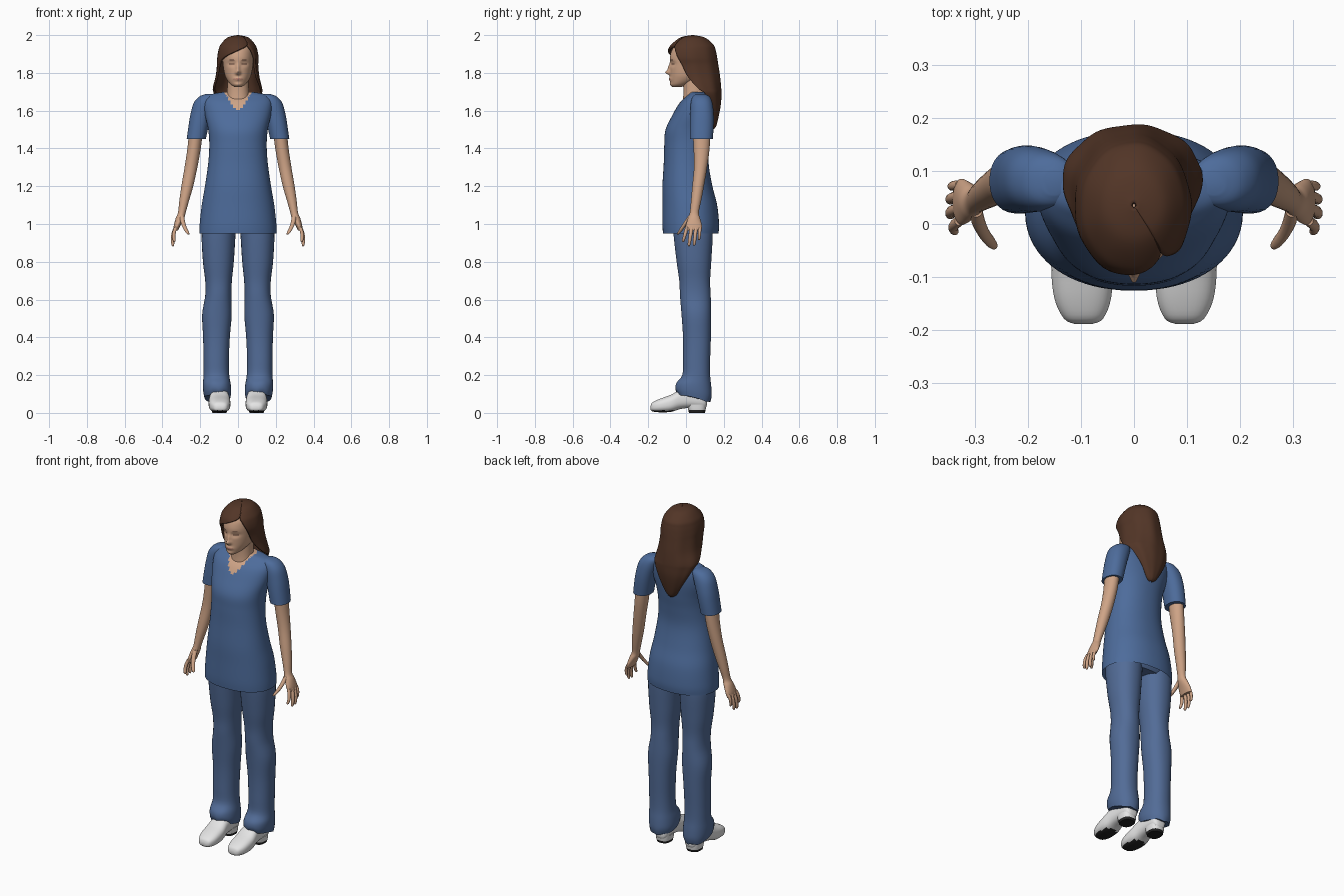
import bpy, bmesh, math

cube = bpy.data.objects.get("Cube")
if cube:
    bpy.data.objects.remove(cube, do_unlink=True)


def material(name, r, g, b):
    m = bpy.data.materials.new(name)
    m.use_nodes = True
    m.diffuse_color = (r, g, b, 1)
    node = m.node_tree.nodes["Principled BSDF"]
    node.inputs["Base Color"].default_value = (r, g, b, 1)
    node.inputs["Roughness"].default_value = 0.8
    return m


SKIN = material("skin", .62, .37, .24)
HAIR = material("brown hair", .085, .036, .02)
TOP = material("tunic blue", .075, .15, .33)
PANTS = material("trouser blue", .085, .15, .31)
WHITE = material("shoe white", .78, .78, .78)
BLACK = material("sole black", .015, .015, .015)
LIPS = material("lip rose", .45, .2, .15)
EYES = material("lash brown", .1, .05, .035)
parts = []


def smooth_rows(rows, steps):
    """Spline through the rows so that few of them give a soft form."""
    out = []
    n = len(rows)
    for i in range(n - 1):
        a, b, c, d = (rows[min(max(k, 0), n - 1)] for k in range(i - 1, i + 3))
        for s in range(steps):
            t = s / steps
            out.append([q + .5 * t * (r - p + t * (2*p - 5*q + 4*r - w + t * (3*(q - r) + w - p)))
                        for p, q, r, w in zip(a, b, c, d)])
    return out + [list(rows[-1])]


def finish(name, bm, mats, rule=None):
    bmesh.ops.recalc_face_normals(bm, faces=bm.faces)
    if rule:
        for f in bm.faces:
            f.material_index = rule(f.calc_center_median())
    me = bpy.data.meshes.new(name)
    bm.to_mesh(me)
    bm.free()
    for m in mats:
        me.materials.append(m)
    ob = bpy.data.objects.new(name, me)
    bpy.context.collection.objects.link(ob)
    parts.append(ob)
    return ob


def skin_rings(bm, rings, closed):
    for a, b in zip(rings, rings[1:]):
        n = len(a)
        for i in range(n if closed else n - 1):
            j = (i + 1) % n
            bm.faces.new((a[i], a[j], b[j], b[i]))


def loft(name, rows, mats, seg=32, steps=4, side=1, power=2.2, along="z",
         deform=None, rule=None, caps=(True, True)):
    """Rows are (position, low u, high u, low v, high v) of rounded sections."""
    bm = bmesh.new()
    rings = []
    for t, u0, u1, v0, v1 in smooth_rows(rows, steps):
        ring = []
        for i in range(seg):
            a = math.tau * (i + .5) / seg
            c, s = math.cos(a), math.sin(a)
            u = (u0 + u1) / 2 + (u1 - u0) / 2 * math.copysign(abs(c) ** (2 / power), c)
            v = (v0 + v1) / 2 + (v1 - v0) / 2 * math.copysign(abs(s) ** (2 / power), s)
            p = (u, v, t) if along == "z" else (u, t, v)
            if deform:
                p = deform(*p)
            ring.append(bm.verts.new((side * p[0], p[1], p[2])))
        rings.append(ring)
    skin_rings(bm, rings, True)
    for use, ring in zip(caps, (rings[0], rings[-1])):
        if use:
            bm.faces.new(ring)
    return finish(name, bm, mats, rule)


def sym(z, w, y0, y1):
    return (z, -w, w, y0, y1)


# Tunic, with the open neck as skin-coloured faces
def neckline(c):
    return int(c.y < .07 and c.z > 1.6 and abs(c.x) < .012 + (c.z - 1.6) * .62)


loft("tunic", [sym(.95, .205, -.122, .172), sym(1.0, .203, -.125, .175),
               sym(1.1, .192, -.125, .165), sym(1.2, .175, -.125, .14),
               sym(1.32, .158, -.118, .12), sym(1.42, .152, -.115, .125),
               sym(1.5, .158, -.108, .135), sym(1.58, .175, -.07, .142),
               sym(1.64, .18, -.035, .14), sym(1.675, .165, 0, .13),
               sym(1.69, .13, .015, .12), sym(1.7, .07, .02, .11)],
     [TOP, SKIN], seg=80, steps=6, rule=neckline, caps=(False, True))
loft("hips", [sym(.955, .17, -.06, .13), sym(1.0, .185, -.09, .15), sym(1.1, .17, -.09, .14)], [PANTS])
loft("neck", [sym(1.62, .065, -.02, .1), sym(1.7, .058, -.014, .1), sym(1.8, .055, -.02, .1)], [SKIN])


# Head with modelled features
def bump(x, z, cx, cz, sx, sz):
    return math.exp(-((abs(x) - cx) / sx) ** 2 - ((z - cz) / sz) ** 2)


def features(x, y, z):
    if y < -.02:
        y -= .024 * bump(x, z, 0, 1.802, .012, .012)
        y -= .012 * bump(x, z, 0, 1.825, .009, .022)
        y -= .008 * bump(x, z, 0, 1.767, .024, .011)
        y -= .006 * bump(x, z, 0, 1.738, .02, .01)
        y += .010 * bump(x, z, .033, 1.848, .02, .013)
        y -= .004 * bump(x, z, .034, 1.848, .01, .007)
    return x, y, z


def face_paint(c):
    if c.y > -.04:
        return 0
    x = abs(c.x)
    if abs(c.z - 1.767) < .006 - x * .15 and x < .024:
        return 1
    if .019 < x < .046 and (abs(c.z - 1.848) < .0028 or abs(c.z - 1.869 + x * .05) < .002):
        return 2
    return 0


loft("head", [sym(1.724, .016, -.07, -.03), sym(1.74, .04, -.08, .02),
              sym(1.77, .062, -.083, .09), sym(1.8, .073, -.084, .12),
              sym(1.85, .08, -.085, .14), sym(1.89, .082, -.084, .145),
              sym(1.93, .078, -.07, .135), sym(1.96, .058, -.04, .11),
              sym(1.975, .02, 0, .06)],
     [SKIN, LIPS, EYES], seg=96, steps=10, power=2.1, deform=features, rule=face_paint)

# Long hair: a shell with a side parting, open at the face, tapering down the back
# rows: height, low x, high x, low y, high y, opening angles right and left
hair_rows = [(2.0, -.004, .004, .03, .04, 36, 36), (1.987, -.056, .056, -.03, .1, 36, 36),
             (1.95, -.092, .09, -.078, .145, 34, 36), (1.92, -.104, .102, -.096, .157, 0, 46),
             (1.88, -.111, .108, -.101, .165, -45, 56), (1.84, -.113, .106, -.09, .171, -64, 62),
             (1.78, -.12, .112, -.075, .18, -74, 70), (1.72, -.135, .126, -.04, .186, -86, 84),
             (1.69, -.128, .125, 0, .187, -95, 95), (1.64, -.105, .098, .06, .185, -95, 95),
             (1.58, -.072, .064, .1, .175, -95, 95), (1.52, -.036, .03, .11, .16, -95, 95),
             (1.5, -.01, .008, .12, .145, -95, 95)]
bm = bmesh.new()
rings = []
for z, x0, x1, y0, y1, right, left in smooth_rows(hair_rows, 6):
    ring = []
    for i in range(65):
        a = math.radians(left + (right + 360 - left) * i / 64)
        wave = 1 + .012 * math.sin(9 * a) * min(1, (2 - z) * 6)
        ring.append(bm.verts.new(((x0 + x1) / 2 + (x1 - x0) / 2 * math.sin(a) * wave,
                                  (y0 + y1) / 2 - (y1 - y0) / 2 * math.cos(a) * wave, z)))
    rings.append(ring)
skin_rings(bm, rings, False)
hair = finish("hair", bm, [HAIR])
shell = hair.modifiers.new("thickness", "SOLIDIFY")
shell.thickness = .012
shell.offset = -1


# Trouser cuffs sit higher at the front
def cuff(x, y, z):
    low = max(0, min(1, (.2 - z) / .12))
    return x, y, z + low * ((.04 - y) * .25 + .004 * math.sin(x * 110))


def sole(c):
    return int(c.z < .013)


for side, word in ((1, "left"), (-1, "right")):
    # Sleeve and arm
    loft(word + "_sleeve", [(1.688, .13, .17, .055, .1), (1.675, .11, .205, .035, .125),
                            (1.64, .12, .235, .025, .14), (1.58, .14, .252, .022, .147),
                            (1.52, .155, .262, .02, .147), (1.45, .17, .272, .02, .142)],
         [TOP], side=side)
    loft(word + "_arm", [(1.5, .185, .258, .035, .13), (1.4, .197, .268, .04, .125),
                         (1.3, .215, .283, .042, .112), (1.2, .237, .3, .033, .095),
                         (1.12, .26, .311, .026, .08), (1.06, .277, .318, .02, .068),
                         (1.03, .285, .33, .01, .075), (.99, .306, .34, -.002, .085),
                         (.965, .318, .342, .002, .082)], [SKIN], side=side, power=2)

    # Fingers and thumb: root, tip, radius
    digits = {"index": ((.328, .006, .985), (.336, -.016, .905), .0095),
              "middle": ((.33, .03, .985), (.344, .015, .882), .01),
              "ring": ((.33, .053, .985), (.344, .043, .885), .0095),
              "little": ((.328, .074, .985), (.34, .069, .915), .0085),
              "thumb": ((.297, .025, 1.045), (.262, -.043, .945), .012)}
    for digit, (a, b, r) in digits.items():
        rows = []
        for t, k in ((0, 1), (.3, 1.05), (.6, .95), (.85, .85), (.97, .6), (1, .2)):
            x, y, z = (p + (q - p) * t for p, q in zip(a, b))
            x += .008 * math.sin(math.pi * t)
            rows.append((z, x - r * k, x + r * k, y - r * k, y + r * k))
        loft(word + "_" + digit + "_finger", rows, [SKIN], seg=12, steps=2, side=side, power=2)

    # Trouser leg
    loft(word + "_trouser_leg", [(1.02, .01, .185, -.07, .14), (.94, .013, .193, -.066, .142),
                                 (.8, .022, .186, -.05, .134), (.7, .032, .174, -.036, .128),
                                 (.62, .035, .174, -.032, .131), (.52, .033, .19, -.024, .134),
                                 (.4, .043, .185, -.016, .132), (.28, .048, .183, -.016, .128),
                                 (.2, .046, .183, -.02, .128), (.15, .038, .186, -.05, .134),
                                 (.11, .036, .184, -.056, .136), (.08, .042, .178, -.046, .128)],
         [PANTS], side=side, deform=cuff)

    # Clog-style shoe and heel
    loft(word + "_shoe", [(-.188, .078, .112, .018, .035), (-.178, .058, .132, .008, .055),
                          (-.14, .043, .15, .003, .074), (-.08, .04, .156, .005, .096),
                          (-.03, .046, .15, .02, .123), (.02, .05, .145, .026, .13),
                          (.08, .054, .14, .024, .12), (.103, .064, .13, .026, .1),
                          (.11, .08, .115, .04, .075)],
         [WHITE, BLACK], side=side, along="y", power=2.6, rule=sole)
    loft(word + "_heel", [(0, .06, .136, .015, .1), (.012, .058, .138, .013, .103),
                          (.014, .057, .139, .012, .104), (.045, .054, .142, .005, .108)],
         [WHITE, BLACK], side=side, steps=2, power=2.6, rule=sole)

# Smooth shading with crisp hems
bpy.ops.object.select_all(action="DESELECT")
for ob in parts:
    ob.select_set(True)
bpy.context.view_layer.objects.active = parts[0]
bpy.ops.object.shade_smooth_by_angle(angle=math.radians(50))
